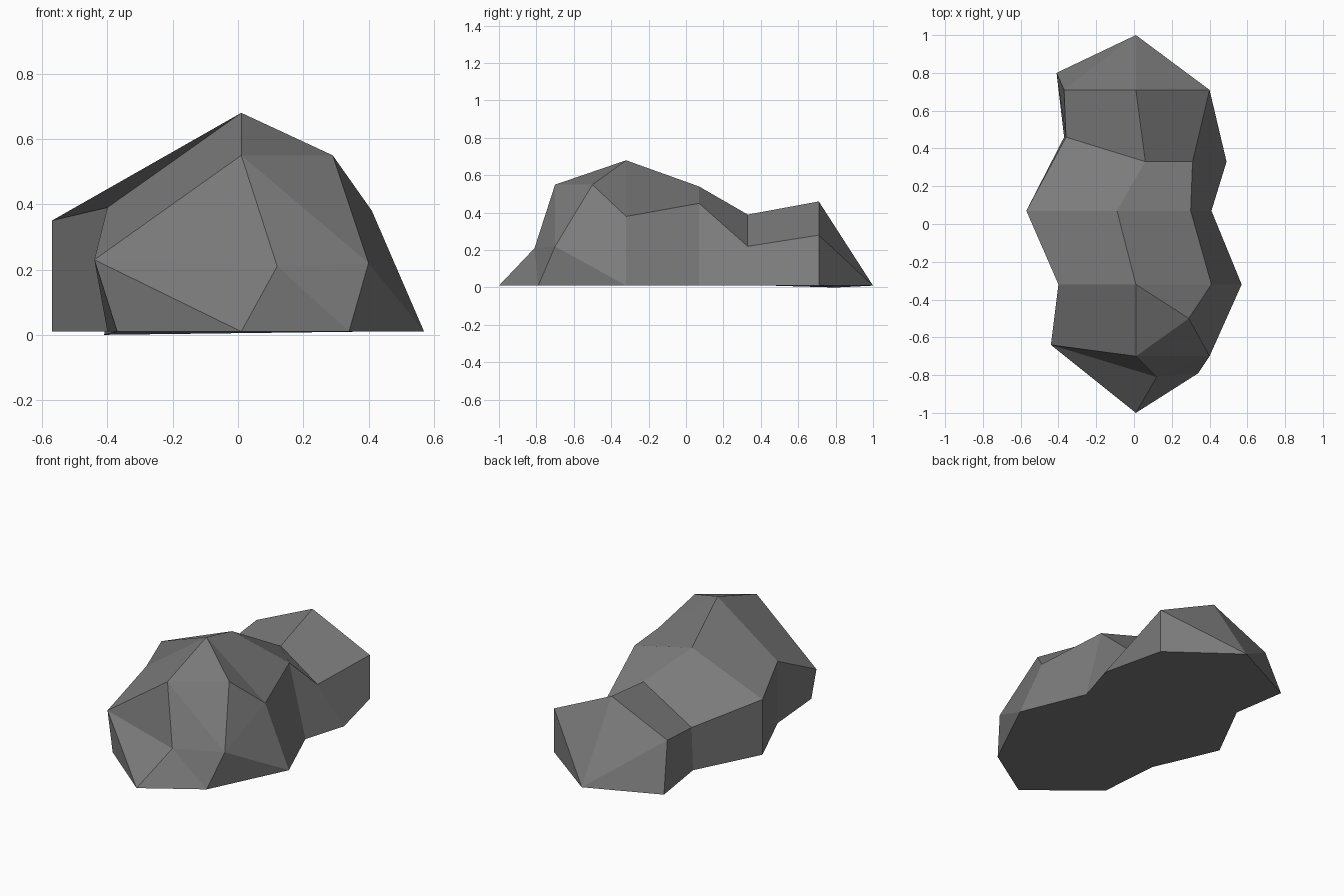
import bpy
import bmesh

if "Cube" in bpy.data.objects:
    bpy.data.objects.remove(bpy.data.objects["Cube"])

# One flat grey stone colour
stone = bpy.data.materials.new("stone_grey")
stone.diffuse_color = (0.2, 0.2, 0.2, 1.0)
stone.use_nodes = True
stone.node_tree.nodes["Principled BSDF"].inputs["Base Color"].default_value = stone.diffuse_color

# Cross-sections back to front: left foot, left shoulder, ridge, right shoulder, right foot
sections = [
    [(-.41, .80, 0), (-.37, .71, .29), (.01, .71, .46), (.40, .71, .28), (.40, .71, .01)],
    [(-.37, .46, .01), (-.36, .46, .27), (.06, .33, .39), (.31, .33, .22), (.49, .33, .01)],
    [(-.57, .07, .01), (-.57, .07, .35), (-.09, .07, .54), (.30, .07, .45), (.41, .07, .01)],
    [(-.40, -.32, .01), (-.40, -.32, .39), (.01, -.32, .68), (.41, -.32, .38), (.57, -.32, .01)],
    [(-.37, -.69, .01), (-.44, -.64, .23), (.01, -.70, .55), (.40, -.70, .22), (.34, -.79, .01)],
]

bm = bmesh.new()
rows = [[bm.verts.new(p) for p in s] for s in sections]
back_tip = bm.verts.new((.01, 1.0, .01))
front_tip = bm.verts.new((.01, -1.0, .01))
crag = bm.verts.new((.29, -.50, .55))
nose = bm.verts.new((.12, -.81, .21))


def face(*verts):
    bm.faces.new(verts)


# Body: bridge neighbouring sections (the front right corner is chipped separately)
for i, (a, b) in enumerate(zip(rows, rows[1:])):
    for j in range(2 if i == 3 else 4):
        face(a[j], b[j], b[j + 1], a[j + 1])

# Chipped front right corner
_, _, r3, s3, f3 = rows[3]
f4l, s4l, r4, s4, f4 = rows[4]
face(r3, r4, crag)
face(r3, crag, s3)
face(crag, s4, s3)
face(crag, r4, s4)
face(s3, s4, f3)
face(s4, f4, f3)

# Back end: fan to the tip
for a, b in zip(rows[0], rows[0][1:]):
    face(a, b, back_tip)

# Front end around the nose
face(r4, nose, s4)
face(nose, front_tip, f4)
face(nose, f4, s4)
face(s4l, nose, r4)
face(s4l, front_tip, nose)
face(f4l, front_tip, s4l)

# Underside
face(back_tip, *[r[4] for r in rows], front_tip, *[r[0] for r in reversed(rows)])

bmesh.ops.recalc_face_normals(bm, faces=bm.faces)
mesh = bpy.data.meshes.new("boulder")
bm.to_mesh(mesh)
bm.free()
mesh.materials.append(stone)
bpy.context.collection.objects.link(bpy.data.objects.new("boulder", mesh))
